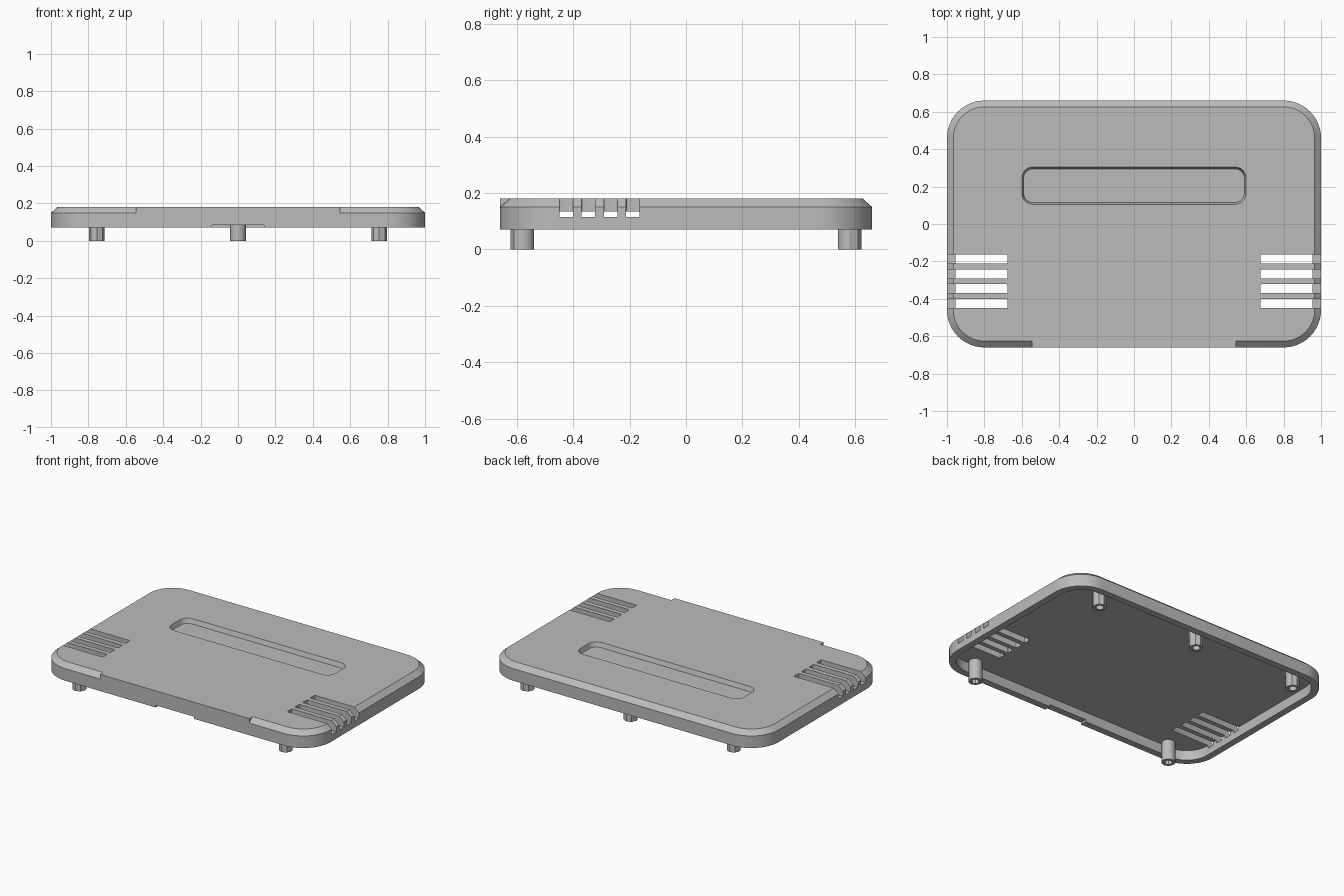
import bpy, bmesh, math

default = bpy.data.objects.get("Cube")
if default:
    bpy.data.objects.remove(default, do_unlink=True)

grey = bpy.data.materials.new("plain grey")
grey.use_nodes = True
grey.diffuse_color = (0.5, 0.5, 0.5, 1)
grey.node_tree.nodes["Principled BSDF"].inputs["Base Color"].default_value = (0.5, 0.5, 0.5, 1)


def loft(name, rings):
    """Skin a stack of equal-length rings and cap both ends."""
    bm = bmesh.new()
    loops = [[bm.verts.new(p) for p in ring] for ring in rings]
    for a, b in zip(loops, loops[1:]):
        for i in range(len(a)):
            j = (i + 1) % len(a)
            bm.faces.new((a[i], a[j], b[j], b[i]))
    bm.faces.new(loops[0])
    bm.faces.new(loops[-1])
    bmesh.ops.recalc_face_normals(bm, faces=bm.faces)
    mesh = bpy.data.meshes.new(name)
    bm.to_mesh(mesh)
    bm.free()
    mesh.materials.append(grey)
    obj = bpy.data.objects.new(name, mesh)
    bpy.context.collection.objects.link(obj)
    return obj


def rounded(hx, hy, r, z, cx=0, cy=0, n=12):
    """Rounded rectangle ring."""
    pts = []
    for q, (sx, sy) in enumerate(((1, 1), (-1, 1), (-1, -1), (1, -1))):
        for k in range(n + 1):
            a = (q + k / n) * math.pi / 2
            pts.append((cx + sx * (hx - r) + r * math.cos(a),
                        cy + sy * (hy - r) + r * math.sin(a), z))
    return pts


def box(name, x0, x1, y0, y1, z0, z1):
    corners = ((x0, y0), (x1, y0), (x1, y1), (x0, y1))
    return loft(name, [[(x, y, z) for x, y in corners] for z in (z0, z1)])


def combine(target, tool, operation):
    """Apply a boolean and remove the tool."""
    mod = target.modifiers.new("cut", 'BOOLEAN')
    mod.operation, mod.solver, mod.object = operation, 'EXACT', tool
    bpy.context.view_layer.update()
    graph = bpy.context.evaluated_depsgraph_get()
    mesh = bpy.data.meshes.new_from_object(target.evaluated_get(graph))
    target.modifiers.clear()
    target.data = mesh
    bpy.data.objects.remove(tool, do_unlink=True)


def smooth(obj):
    bpy.ops.object.select_all(action='DESELECT')
    obj.select_set(True)
    bpy.context.view_layer.objects.active = obj
    bpy.ops.object.shade_smooth_by_angle(angle=math.radians(28))


HX, HY, R, WALL, BEVEL = 1.0, 0.66, 0.2, 0.045, 0.034
BASE, CEILING, SHOULDER, TOP = 0.07, 0.135, 0.15, 0.18

# Hollow lid with a bevelled top rim
lid = loft("lid_shell", [
    rounded(HX - BEVEL, HY - BEVEL, R - BEVEL, TOP),
    rounded(HX, HY, R, SHOULDER),
    rounded(HX, HY, R, BASE),
    rounded(HX - WALL, HY - WALL, R - WALL, BASE),
    rounded(HX - WALL, HY - WALL, R - WALL, CEILING)])

# Square front edge between the bevelled corners
combine(lid, box("front_edge", -0.545, 0.545, -HY, -0.6, 0.14, TOP), 'UNION')

# Shallow label recess with slightly sloping walls
combine(lid, loft("recess_cutter", [
    rounded(0.6, 0.1, 0.06, TOP + 0.001, cy=0.205),
    rounded(0.59, 0.09, 0.05, SHOULDER, cy=0.205)]), 'DIFFERENCE')

# Vent slots wrapping over both sides
for side in (-1, 1):
    for i in range(4):
        y = -0.188 - 0.079 * i
        combine(lid, loft("vent_cutter", [
            rounded(0.2, 0.024, 0.006, z, cx=side * 0.875, cy=y, n=3)
            for z in (0.115, 0.25)]), 'DIFFERENCE')

# Notch under the front wall
combine(lid, box("notch_cutter", -0.14, 0.14, -0.7, -0.6, 0.0, 0.084), 'DIFFERENCE')
smooth(lid)


# Hollow screw posts: round towards the middle, faceted towards the wall
def post(name, x, out):
    angles = [math.pi * k / 4 for k in range(4)]
    angles += [math.pi + math.pi * k / 12 for k in range(12)]

    def ring(r, z):
        return [(x + r * math.cos(a), out * (0.58 + r * math.sin(a)), z) for a in angles]
    smooth(loft(name, [ring(0.042, 0.14), ring(0.042, 0), ring(0.024, 0), ring(0.024, 0.12)]))


for label, x in (("left", 0.755), ("right", -0.755)):
    post("front_post_" + label, x, -1)
    post("back_post_" + label, x, 1)
post("back_post_middle", 0, 1)
